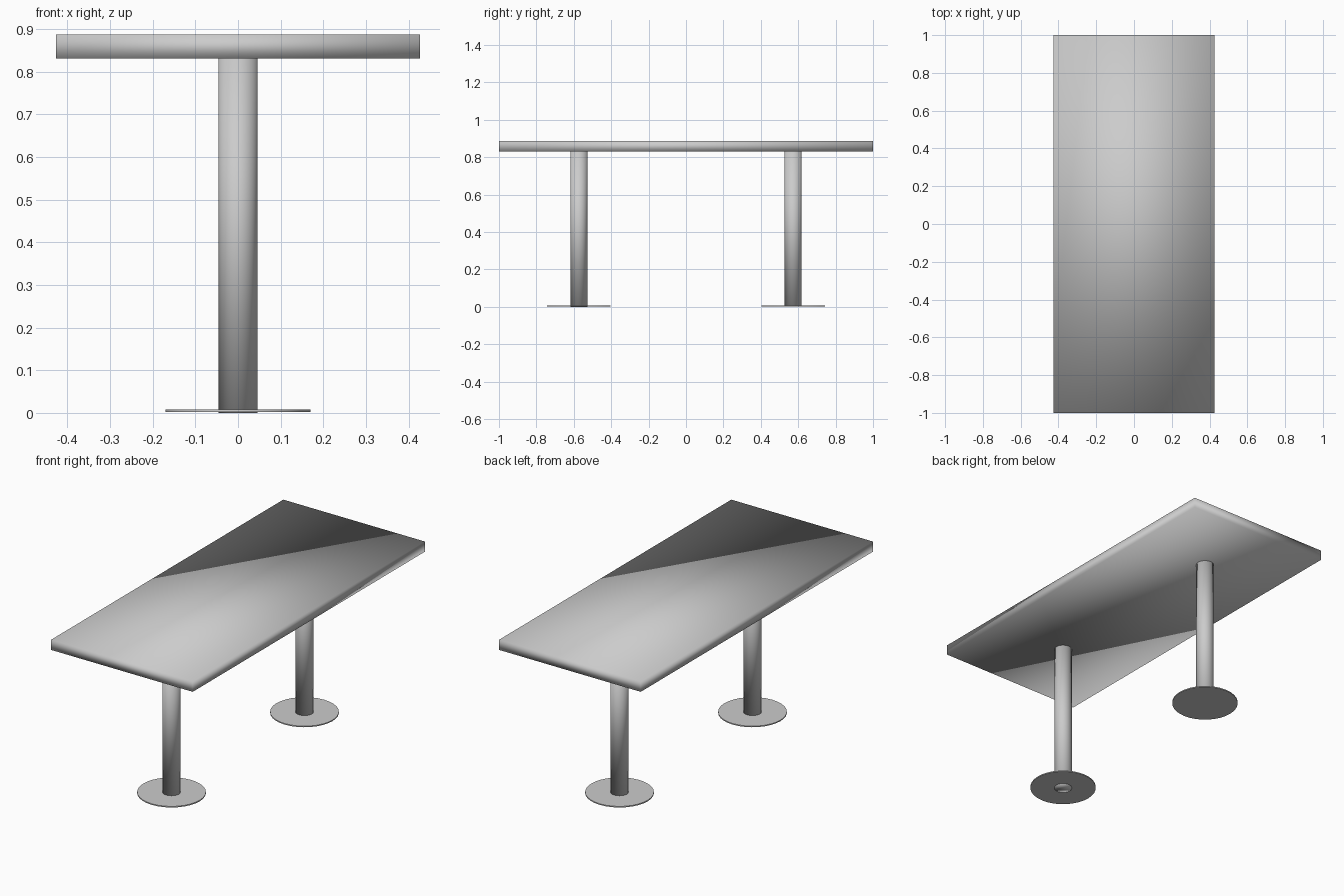
import bpy
import math

cube = bpy.data.objects.get("Cube")
if cube:
    bpy.data.objects.remove(cube, do_unlink=True)

TOP_Z, UNDER_Z = 0.887, 0.831
LEG_Y = 0.573

grey = bpy.data.materials.new("light_grey")
grey.use_nodes = True
colour = (0.6, 0.6, 0.6, 1)
grey.diffuse_color = colour
grey.node_tree.nodes["Principled BSDF"].inputs["Base Color"].default_value = colour


def finish(name):
    obj = bpy.context.object
    obj.name = name
    obj.data.materials.append(grey)
    bpy.ops.object.transform_apply(location=False, rotation=False, scale=True)
    return obj


def cylinder(name, radius, y, low, high):
    bpy.ops.mesh.primitive_cylinder_add(
        vertices=32, radius=radius, depth=high - low, location=(0, y, (low + high) / 2))
    return finish(name)


# Table top, softly shaded across its edges
bpy.ops.mesh.primitive_cube_add(size=1, location=(0, 0, (TOP_Z + UNDER_Z) / 2))
bpy.context.object.scale = (0.854, 2, TOP_Z - UNDER_Z)
finish("table_top")
bpy.ops.object.shade_smooth()

# Two pedestal legs with thin round feet; the front leg pokes through its foot
for side, y, leg_low in (("front", -LEG_Y, 0), ("back", LEG_Y, 0.004)):
    cylinder(side + "_leg", 0.0456, y, leg_low, UNDER_Z)
    bpy.ops.object.shade_smooth()
    cylinder(side + "_foot", 0.17, y, 0.002, 0.008)
    bpy.ops.object.shade_smooth_by_angle(angle=math.radians(40))
